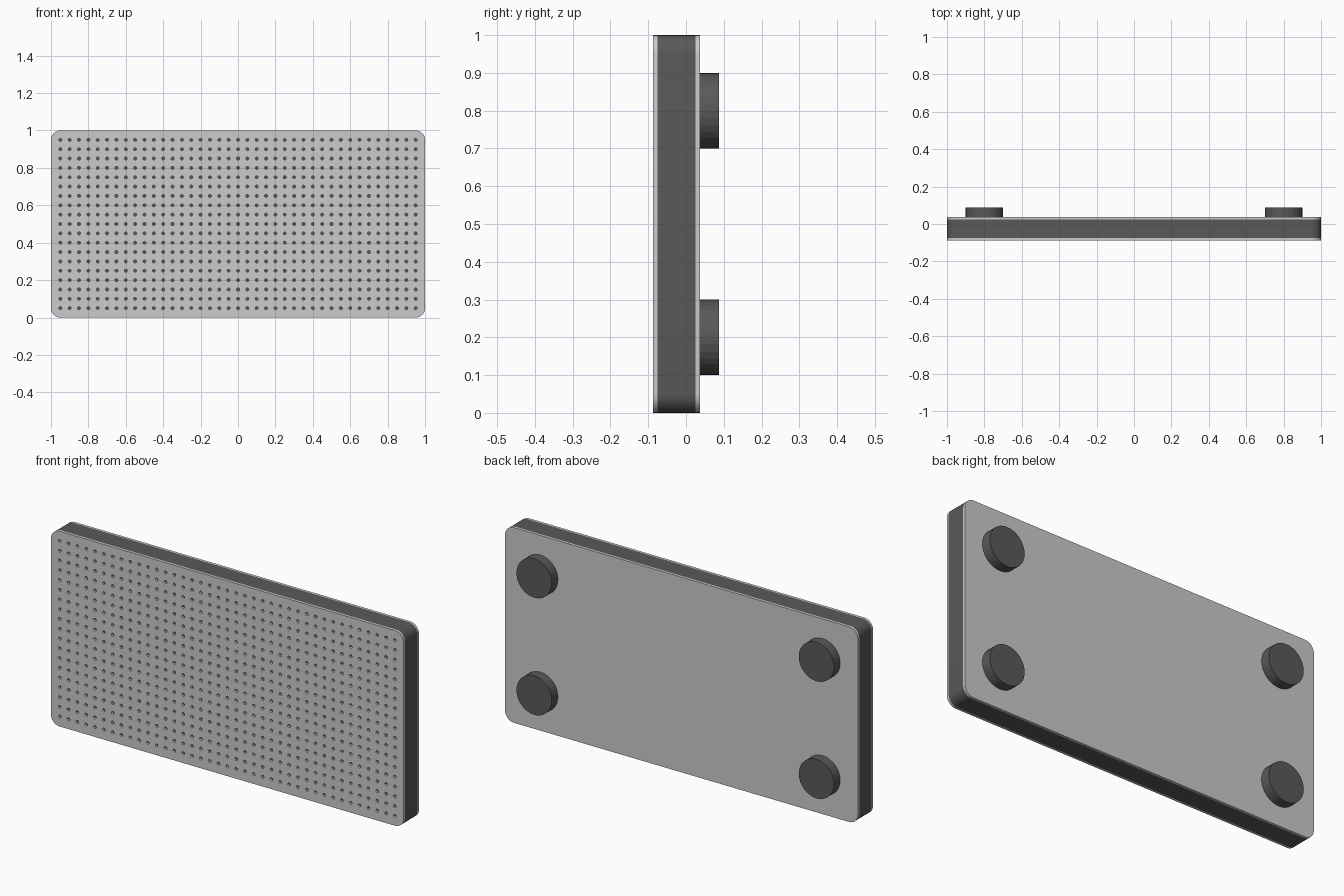
import bpy
from math import sin, cos, pi

if "Cube" in bpy.data.objects:
    bpy.data.objects.remove(bpy.data.objects["Cube"])

W, H, R = 1.0, 0.5, 0.05        # half width, half height, corner radius
HOLE_R, PITCH = 0.008, 0.05


def circle(cx, cy, r, n):
    return [(cx + r * cos(2 * pi * i / n), cy + r * sin(2 * pi * i / n)) for i in range(n)]


def rounded_rect(n=8):
    pts = []
    for k, (sx, sy) in enumerate([(1, 1), (-1, 1), (-1, -1), (1, -1)]):
        for i in range(n + 1):
            a = (k + i / n) * pi / 2
            pts.append((sx * (W - R) + R * cos(a), sy * (H - R) + R * sin(a)))
    return pts


def slab(name, loops, y0, y1, mat=None):
    """Filled outline (inner loops become holes) standing between y0 and y1."""
    cu = bpy.data.curves.new(name, 'CURVE')
    cu.dimensions = '2D'
    cu.fill_mode = 'BOTH'
    cu.extrude = (y1 - y0) / 2
    for pts in loops:
        sp = cu.splines.new('POLY')
        sp.points.add(len(pts) - 1)
        for p, (x, y) in zip(sp.points, pts):
            p.co = (x, y, 0, 1)
        sp.use_cyclic_u = True
    ob = bpy.data.objects.new(name, cu)
    bpy.context.collection.objects.link(ob)
    ob.rotation_euler = (pi / 2, 0, 0)
    ob.location = (0, (y0 + y1) / 2, H)
    bpy.ops.object.select_all(action='DESELECT')
    ob.select_set(True)
    bpy.context.view_layer.objects.active = ob
    bpy.ops.object.convert(target='MESH')
    ob = bpy.context.view_layer.objects.active
    ob.name = name
    if mat:
        ob.data.materials.clear()
        ob.data.materials.append(mat)
    bpy.ops.object.shade_smooth_by_angle(angle=pi / 6)
    return ob


dark = bpy.data.materials.new("dark_grey")
dark.diffuse_color = (0.1, 0.1, 0.1, 1)
dark.use_nodes = True
dark.node_tree.nodes["Principled BSDF"].inputs["Base Color"].default_value = dark.diffuse_color
outline = rounded_rect()

# perforated front sheet
holes = [circle(i * PITCH, j * PITCH, HOLE_R, 12)
         for i in range(-19, 20) for j in range(-9, 10)]
slab("perforated_front_sheet", [outline] + holes, -0.087, -0.075)

# dark core and plain back sheet
slab("core", [outline], -0.075, 0.025, dark)
slab("back_sheet", [outline], 0.025, 0.037)

# round mounting pads on the back
for side, x in (("left", -0.8), ("right", 0.8)):
    for level, z in (("lower", 0.2), ("upper", 0.8)):
        bpy.ops.mesh.primitive_cylinder_add(vertices=32, radius=0.1, depth=0.05,
                                            location=(x, 0.062, z), rotation=(pi / 2, 0, 0))
        pad = bpy.context.object
        pad.name = f"mounting_pad_{level}_{side}"
        pad.data.materials.append(dark)
